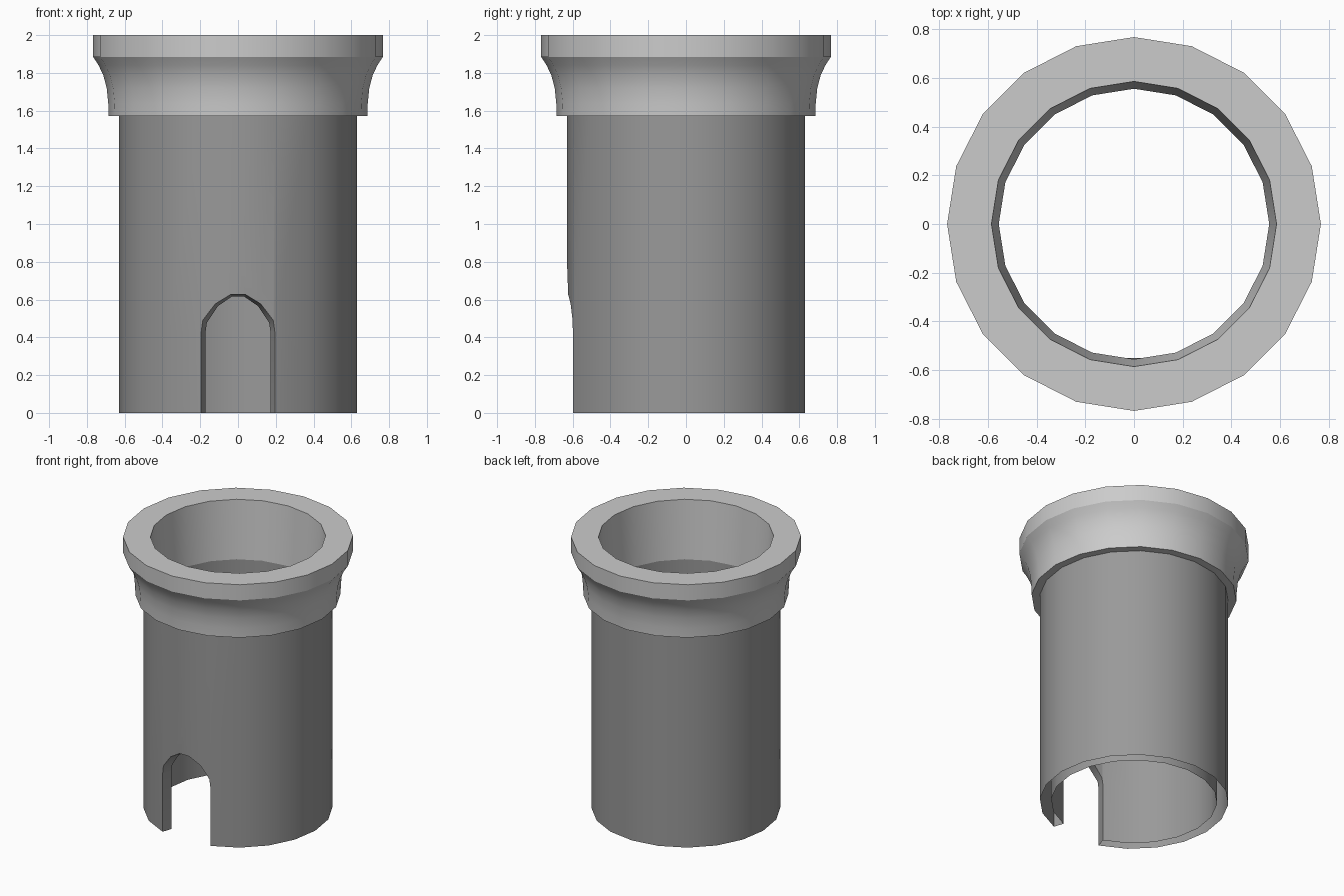
import bpy, bmesh
from math import sin, cos, radians

if "Cube" in bpy.data.objects:
    bpy.data.objects.remove(bpy.data.objects["Cube"])

N = 20
STEP = 360 / N
R_OUT, R_IN, Z_TOP = 0.63, 0.555, 1.572


def ring_point(r, i, z):
    # index 0 is the front (-y) corner
    a = radians(-90 + STEP * i)
    return (r * cos(a), r * sin(a), z)


def finish(bm, name, grey):
    bmesh.ops.remove_doubles(bm, verts=bm.verts, dist=0.0005)
    bmesh.ops.recalc_face_normals(bm, faces=bm.faces)
    me = bpy.data.meshes.new(name)
    bm.to_mesh(me)
    bm.free()
    ob = bpy.data.objects.new(name, me)
    bpy.context.collection.objects.link(ob)
    mat = bpy.data.materials.new(name + "_grey")
    mat.diffuse_color = (grey, grey, grey, 1)
    mat.use_nodes = True
    mat.node_tree.nodes["Principled BSDF"].inputs["Base Color"].default_value = mat.diffuse_color
    me.materials.append(mat)
    bpy.ops.object.select_all(action='DESELECT')
    ob.select_set(True)
    bpy.context.view_layer.objects.active = ob
    bpy.ops.object.shade_smooth_by_angle(angle=radians(30))


def face(bm, pts):
    return bm.faces.new([bm.verts.new(p) for p in pts])


# Hollow shaft, open below, with an arched doorway across the two front panels
bm = bmesh.new()
Z_SPRING = 0.43
ARCH = [(1.0, 0.0), (1.0, Z_SPRING), (0.96, 0.49), (0.62, 0.577), (0.2, 0.627)]


def arch_point(r, side, t, z):
    # t runs along the panel from the front corner to its neighbour
    x, y = r * sin(radians(STEP)), r * cos(radians(STEP))
    drop = 0.012 if r == R_IN and z > Z_SPRING else 0
    return (side * t * x, -r + t * (r - y), z - drop)


for r in (R_OUT, R_IN):
    for i in range(1, N - 1):
        for z0, z1 in ((0, Z_SPRING), (Z_SPRING, Z_TOP)):
            face(bm, [ring_point(r, i, z0), ring_point(r, i + 1, z0),
                      ring_point(r, i + 1, z1), ring_point(r, i, z1)])
    for s in (1, -1):
        pts = [arch_point(r, s, t, z) for t, z in ARCH[1:]]
        face(bm, pts + [ring_point(r, 0, 0.8), ring_point(r, 0, Z_TOP),
                        ring_point(r, s, Z_TOP)])
    face(bm, [arch_point(r, -1, *ARCH[-1]), arch_point(r, 1, *ARCH[-1]),
              ring_point(r, 0, 0.8)])

# Door reveal
path = [(1, *p) for p in ARCH] + [(-1, *p) for p in reversed(ARCH)]
for a, b in zip(path, path[1:]):
    face(bm, [arch_point(R_OUT, *a), arch_point(R_OUT, *b),
              arch_point(R_IN, *b), arch_point(R_IN, *a)])
finish(bm, "tower_shaft", 0.32)

# Flared collar at the top
PROFILE = [(R_OUT, Z_TOP), (0.685, Z_TOP), (0.687, 1.64), (0.695, 1.72),
           (0.714, 1.79), (0.738, 1.84), (0.767, 1.885), (0.767, 2.0),
           (0.585, 2.0), (R_IN, Z_TOP)]
bm = bmesh.new()
for (r0, z0), (r1, z1) in zip(PROFILE, PROFILE[1:]):
    for i in range(N):
        face(bm, [ring_point(r0, i, z0), ring_point(r0, i + 1, z0),
                  ring_point(r1, i + 1, z1), ring_point(r1, i, z1)])
finish(bm, "tower_collar", 0.56)
